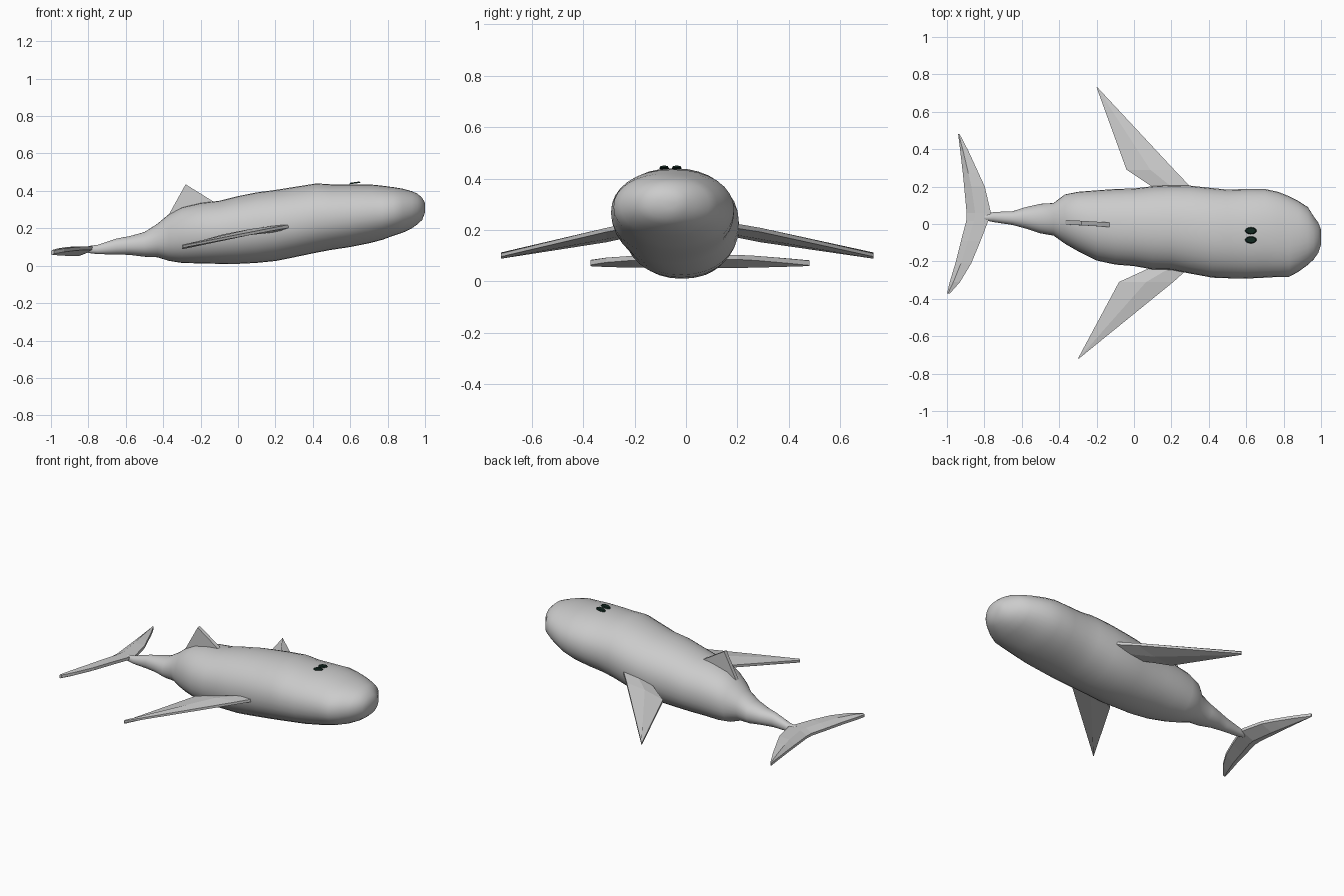
import bpy, bmesh, math
from mathutils import Vector

if "Cube" in bpy.data.objects:
    bpy.data.objects.remove(bpy.data.objects["Cube"])


def material(name, rgb):
    m = bpy.data.materials.new(name)
    m.diffuse_color = (*rgb, 1)
    m.use_nodes = True
    m.node_tree.nodes["Principled BSDF"].inputs["Base Color"].default_value = m.diffuse_color
    return m


GREY = material("pale grey skin", (0.60, 0.60, 0.60))
DARK = material("dark eye", (0.006, 0.02, 0.014))


def finish(bm, name, mat, smooth=None):
    bmesh.ops.recalc_face_normals(bm, faces=bm.faces)
    me = bpy.data.meshes.new(name)
    bm.to_mesh(me)
    bm.free()
    me.materials.append(mat)
    ob = bpy.data.objects.new(name, me)
    bpy.context.collection.objects.link(ob)
    if smooth:
        bpy.ops.object.select_all(action='DESELECT')
        ob.select_set(True)
        bpy.context.view_layer.objects.active = ob
        bpy.ops.object.shade_smooth_by_angle(angle=math.radians(smooth))
    return ob


def loft(name, rings, mat, smooth=None):
    """Skin closed rings of equal length and cap both ends."""
    bm = bmesh.new()
    vs = [[bm.verts.new(p) for p in r] for r in rings]
    n = len(vs[0])
    for a, b in zip(vs, vs[1:]):
        for i in range(n):
            j = (i + 1) % n
            bm.faces.new((a[i], a[j], b[j], b[i]))
    bm.faces.new(vs[0])
    bm.faces.new(vs[-1])
    return finish(bm, name, mat, smooth)


# Body: x, right y, left y, bottom z, top z of each cross-section
SECTIONS = [
    (-.80, .020, .050, .068, .105), (-.75, .010, .064, .062, .112),
    (-.65, -.005, .068, .060, .145), (-.58, -.024, .090, .058, .158),
    (-.50, -.050, .108, .048, .180), (-.43, -.062, .112, .045, .225),
    (-.37, -.105, .158, .026, .275), (-.30, -.145, .172, .015, .312),
    (-.20, -.195, .180, .012, .335), (-.10, -.217, .187, .010, .347),
    (.00, -.225, .190, .010, .372), (.10, -.243, .202, .015, .392),
    (.20, -.245, .207, .025, .405), (.30, -.265, .205, .045, .421),
    (.42, -.287, .192, .070, .440), (.50, -.290, .184, .085, .435),
    (.60, -.292, .187, .100, .435), (.70, -.287, .187, .120, .435),
    (.77, -.283, .172, .138, .428), (.83, -.282, .148, .160, .420),
    (.88, -.255, .122, .176, .412), (.93, -.218, .090, .200, .398),
    (.96, -.190, .042, .222, .385), (.985, -.155, .008, .245, .362),
    (1.0, -.110, -.030, .285, .335)]
N = 32
rings = []
for x, y0, y1, z0, z1 in SECTIONS:
    ring = []
    for i in range(N):
        a = 2 * math.pi * i / N
        c, s = math.cos(a), math.sin(a)
        # a little fuller than an ellipse
        c = math.copysign(abs(c) ** .94, c)
        s = math.copysign(abs(s) ** .94, s)
        ring.append((x, (y0 + y1) / 2 + c * (y1 - y0) / 2,
                     (z0 + z1) / 2 + s * (z1 - z0) / 2))
    rings.append(ring)
loft("body", rings, GREY, 60)


# Side fins: leading and trailing edge at root, shoulder and tip
def side_fin(name, stations):
    rings = []
    for lead, trail, t in stations:
        a, b = Vector(lead), Vector(trail)
        m = a.lerp(b, .5)
        up = Vector((0, 0, t))
        rings.append([a + up * .5, m + up, b + up * .5,
                      b - up * .5, m - up, a - up * .5])
    loft(name, rings, GREY)


side_fin("right_pectoral_fin", [
    ((.31, -.22, .218), (.16, -.20, .185), .018),
    ((.21, -.31, .200), (-.08, -.31, .160), .016),
    ((-.295, -.72, .102), (-.30, -.72, .098), .012)])
side_fin("left_pectoral_fin", [
    ((.32, .18, .218), (.14, .17, .185), .018),
    ((.215, .29, .200), (-.04, .29, .160), .016),
    ((-.195, .73, .102), (-.20, .73, .098), .012)])

# Dorsal fin: a thin triangular slab set slightly askew
rings = []
for d in (-.012, .012):
    rings.append([(x, y + d, z) for x, y, z in (
        (-.38, .010, .255), (-.28, .005, .435), (-.13, -.004, .342),
        (-.16, -.003, .26))])
loft("dorsal_fin", rings, GREY)

# Tail flukes: y, leading x and trailing x from tip to tip
FLUKE = [(-.372, -.985, -1.0), (-.31, -.930, -.985), (-.21, -.870, -.955),
         (-.09, -.820, -.925), (.015, -.780, -.897), (.06, -.765, -.895),
         (.20, -.798, -.908), (.27, -.830, -.915), (.39, -.885, -.929),
         (.480, -.932, -.940)]
rings = []
for y, lead, trail in FLUKE:
    k = min(1, (lead - trail) / .1)
    mid = lead + (trail - lead) * .65
    z = .070 + .025 * k
    rings.append([(lead, y, z + .008), (mid, y, .08 + .022 * k),
                  (trail, y, .078), (trail, y, .062),
                  (mid, y, .060 - .008 * k), (lead, y, z - .010)])
loft("tail_flukes", rings, GREY)

# Eyes: two flat dark discs on top of the head
for name, y in (("right_eye", -.085), ("left_eye", -.036)):
    bm = bmesh.new()
    bmesh.ops.create_cone(bm, cap_ends=True, segments=14, radius1=1,
                          radius2=.8, depth=1)
    for v in bm.verts:
        x, yy, z = v.co
        v.co = (.625 + x * .031, y + yy * .019, .443 + z * .008 + x * .004)
    finish(bm, name, DARK)
